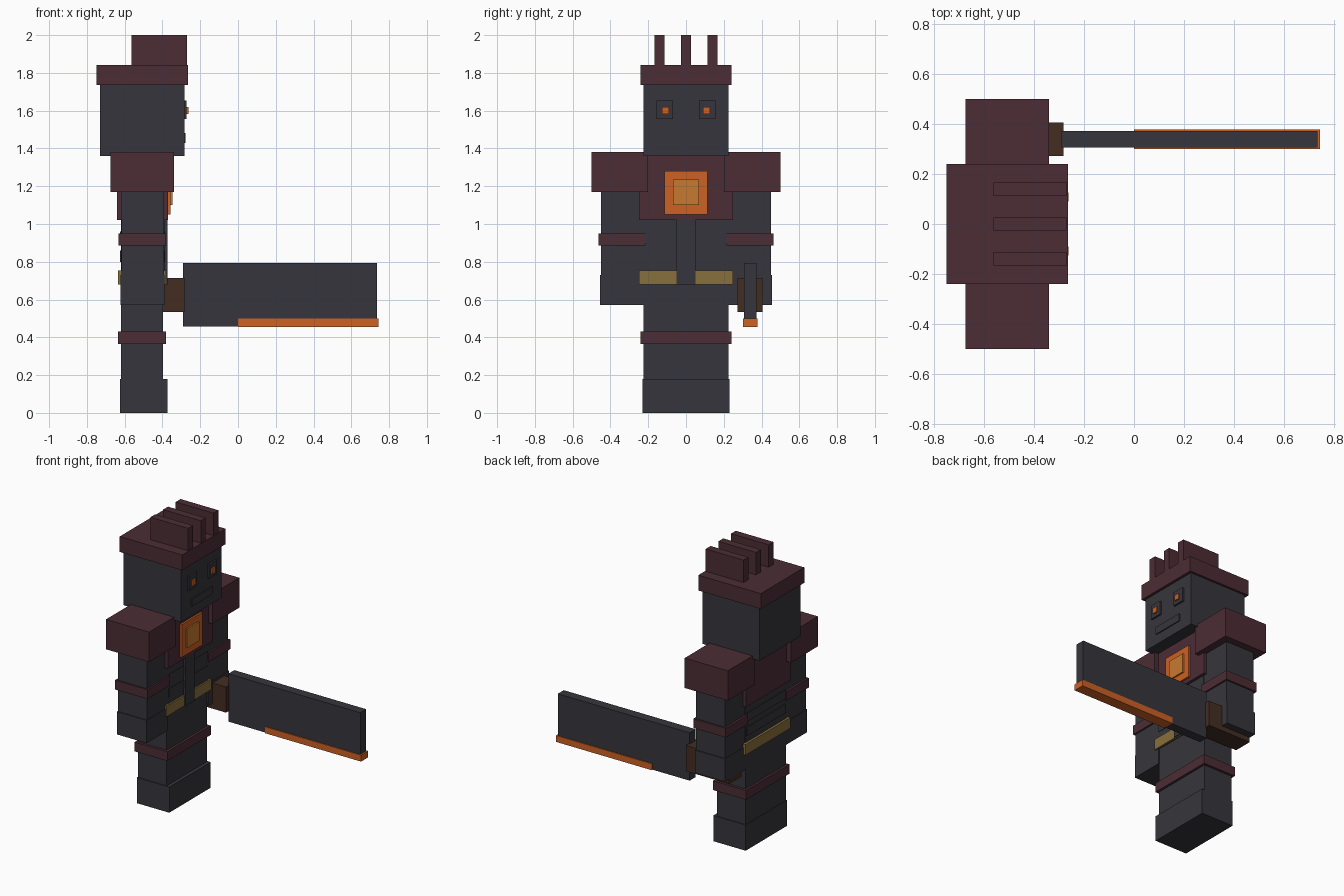
import bpy
from mathutils import Vector

if "Cube" in bpy.data.objects:
    bpy.data.objects.remove(bpy.data.objects["Cube"], do_unlink=True)


def material(name, rgb):
    m = bpy.data.materials.new(name)
    m.use_nodes = True
    m.diffuse_color = (*rgb, 1)
    node = next(n for n in m.node_tree.nodes if n.type == "BSDF_PRINCIPLED")
    node.inputs["Base Color"].default_value = (*rgb, 1)
    return m


dark = material("charcoal", (0.037, 0.036, 0.045))
maroon = material("dark maroon", (0.072, 0.026, 0.036))
orange = material("glowing orange", (0.61, 0.12, 0.017))
amber = material("amber", (0.58, 0.195, 0.03))
gold = material("dull gold", (0.25, 0.16, 0.045))
brown = material("leather brown", (0.056, 0.027, 0.016))


def box(name, mat, x, y, z):
    """Block spanning the given (low, high) range on each axis."""
    low, high = (Vector(c) for c in zip(x, y, z))
    bpy.ops.mesh.primitive_cube_add(size=1, location=(low + high) / 2)
    ob = bpy.context.object
    ob.name = name
    ob.data.name = name
    ob.scale = high - low
    ob.data.materials.append(mat)
    return ob


def wide(name, mat, x, half, z):
    """Block centred on the body's middle plane."""
    return box(name, mat, x, (-half, half), z)


def pair(name, mat, x, y, z):
    """Matching blocks on both sides of the body."""
    box(name + "_a", mat, x, y, z)
    box(name + "_b", mat, x, (-y[1], -y[0]), z)


# Legs and feet
wide("legs", dark, (-0.62, -0.397), 0.224, (0.05, 0.70))
wide("feet", dark, (-0.625, -0.373), 0.23, (0, 0.18))
wide("knee_band", maroon, (-0.636, -0.38), 0.241, (0.365, 0.43))

# Torso, with belly bands, belt and centre strip
wide("torso", dark, (-0.62, -0.39), 0.224, (0.68, 1.37))
for i, low in enumerate((0.80, 0.90)):
    wide(f"belly_band_{i}", dark, (-0.626, -0.386), 0.215, (low, low + 0.06))
wide("belt", gold, (-0.636, -0.38), 0.25, (0.68, 0.755))
wide("centre_strip", dark, (-0.45, -0.373), 0.05, (0.68, 1.03))
wide("chest_armour", maroon, (-0.641, -0.37), 0.25, (1.02, 1.365))
wide("chest_gem_frame", orange, (-0.40, -0.357), 0.114, (1.05, 1.28))
wide("chest_gem", amber, (-0.40, -0.347), 0.068, (1.10, 1.235))

# Arms
pair("arm", dark, (-0.617, -0.392), (0.22, 0.45), (0.60, 1.20))
pair("hand", dark, (-0.622, -0.39), (0.222, 0.456), (0.57, 0.73))
pair("arm_band", maroon, (-0.632, -0.38), (0.215, 0.462), (0.885, 0.95))
pair("shoulder_pad", maroon, (-0.675, -0.34), (0.20, 0.50), (1.17, 1.38))

# Head, face and crest
wide("head", dark, (-0.73, -0.284), 0.225, (1.36, 1.75))
wide("head_band", maroon, (-0.75, -0.265), 0.241, (1.735, 1.843))
pair("eye_socket", dark, (-0.30, -0.272), (0.068, 0.155), (1.557, 1.655))
pair("eye", orange, (-0.30, -0.262), (0.09, 0.127), (1.582, 1.62))
wide("mouth", dark, (-0.30, -0.277), 0.115, (1.43, 1.482))
for i, y in enumerate((-0.14, 0, 0.14)):
    box(f"crest_fin_{i}", maroon, (-0.563, -0.27), (y - 0.027, y + 0.027), (1.83, 2))

# Cleaver held in the hand
box("cleaver_grip", brown, (-0.62, -0.283), (0.272, 0.406), (0.535, 0.715))
box("cleaver_blade", dark, (-0.29, 0.735), (0.307, 0.373), (0.457, 0.793))
box("cleaver_edge", orange, (0, 0.745), (0.301, 0.379), (0.455, 0.50))
